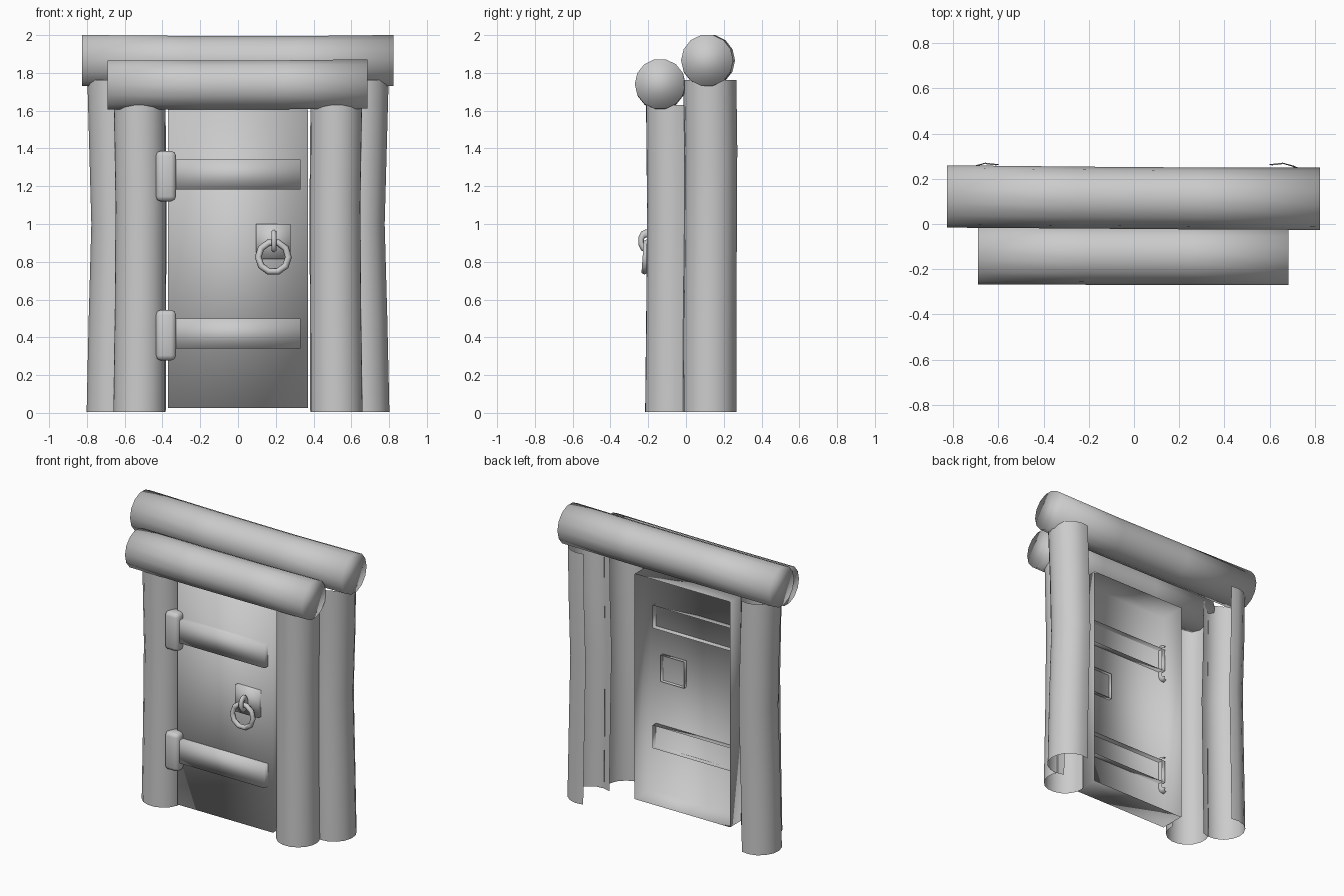
import bpy, bmesh, math
from mathutils import Vector

old = bpy.data.objects.get("Cube")
if old:
    bpy.data.objects.remove(old, do_unlink=True)

grey = bpy.data.materials.new("plain_grey")
grey.use_nodes = True
COLOUR = (0.6, 0.6, 0.6, 1)
grey.diffuse_color = COLOUR
grey.node_tree.nodes["Principled BSDF"].inputs["Base Color"].default_value = COLOUR


def finish(name, bm):
    """Turn a bmesh into a smooth, coloured object."""
    for f in bm.faces:
        f.smooth = True
    mesh = bpy.data.meshes.new(name)
    bm.to_mesh(mesh)
    bm.free()
    mesh.materials.append(grey)
    ob = bpy.data.objects.new(name, mesh)
    bpy.context.collection.objects.link(ob)
    return ob


def log(name, path, angles, lying=False, closed=False):
    """Sweep an arc along (a, b, height, radius) stations."""
    bm = bmesh.new()
    rings = []
    for a, b, h, r in path:
        ring = []
        for t in angles:
            p = (a + r * math.cos(t), b + r * math.sin(t), h)
            ring.append(bm.verts.new((p[2], p[0], p[1]) if lying else p))
        rings.append(ring)
    n = len(angles)
    for low, high in zip(rings, rings[1:]):
        for j in range(n if closed else n - 1):
            k = (j + 1) % n
            bm.faces.new((low[j], low[k], high[k], high[j]))
    if closed:
        bm.faces.new(rings[0][::-1])
        bm.faces.new(rings[-1])
    return finish(name, bm)


def box(name, x, y, z, bevel=0.0):
    """Box between bounds, open at the back, with optional rounded edges."""
    bm = bmesh.new()
    bmesh.ops.create_cube(bm, size=1)
    for v in bm.verts:
        v.co = Vector([(lo + hi) / 2 + c * (hi - lo)
                       for c, (lo, hi) in zip(v.co, (x, y, z))])
    if bevel:
        bmesh.ops.bevel(bm, geom=bm.edges[:], offset=bevel, segments=2,
                        profile=0.5, affect='EDGES')
    bm.normal_update()
    back = [f for f in bm.faces if f.normal.y > 0.9]
    bmesh.ops.delete(bm, geom=back, context='FACES')
    return finish(name, bm)


def arc(start, end, steps):
    return [math.radians(start + (end - start) * i / steps) for i in range(steps + 1)]


# Upright logs: hollow shells, open on their hidden sides
back_path = [(0.66, 0.125, 0.004, 0.142), (0.65, 0.126, 0.5, 0.141),
             (0.637, 0.13, 1.0, 0.14), (0.648, 0.132, 1.4, 0.14),
             (0.657, 0.126, 1.762, 0.141)]
front_path = [(0.522, -0.078, 0.004, 0.14), (0.517, -0.075, 0.55, 0.137),
              (0.514, -0.072, 1.1, 0.136), (0.521, -0.075, 1.63, 0.138)]
for side, label in ((1, "left"), (-1, "right")):
    for part, path, angles in (("back_post", back_path, arc(-117, 108, 10)),
                               ("front_post", front_path, arc(175, 390, 10))):
        if side < 0:
            angles = [math.pi - t for t in reversed(angles)]
        log(f"{label}_{part}", [(side * a, b, h, r) for a, b, h, r in path], angles)

# Lintel logs lying across the posts
full = arc(0, 360, 14)[:-1]
log("back_beam", [(0.122, 1.866, -0.827, 0.138), (0.117, 1.862, -0.25, 0.137),
                  (0.113, 1.861, 0.3, 0.137), (0.112, 1.866, 0.823, 0.138)],
    full, lying=True, closed=True)
log("front_beam", [(-0.134, 1.737, -0.69, 0.133), (-0.136, 1.735, -0.2, 0.133),
                   (-0.137, 1.737, 0.25, 0.133), (-0.137, 1.741, 0.685, 0.134)],
    full, lying=True, closed=True)

# Door panel with returned edges
box("door", (-0.37, 0.37), (-0.14, 0.04), (0.025, 1.605))

# Hinge straps and knuckles
for label, z in (("upper", 1.262), ("lower", 0.42)):
    box(f"{label}_strap", (-0.35, 0.33), (-0.177, -0.1), (z - 0.08, z + 0.08))
    box(f"{label}_hinge", (-0.435, -0.328), (-0.202, -0.105),
        (z - 0.142, z + 0.125), bevel=0.026)

# Lock plate, staple and pull ring
box("lock_plate", (0.095, 0.277), (-0.17, -0.115), (0.815, 1.0))


def ring(name, location, rotation, major, minor, stretch=1.0):
    bpy.ops.mesh.primitive_torus_add(
        location=location, rotation=rotation, major_segments=10, minor_segments=6,
        major_radius=major, minor_radius=minor)
    ob = bpy.context.object
    ob.name = name
    ob.scale.x = stretch
    ob.data.materials.append(grey)
    bpy.ops.object.shade_smooth()


ring("ring_staple", (0.19, -0.211, 0.91), (0, math.pi / 2, 0), 0.028, 0.015, 1.45)
ring("pull_ring", (0.187, -0.214, 0.825), (math.radians(86), 0, 0), 0.08, 0.018)
